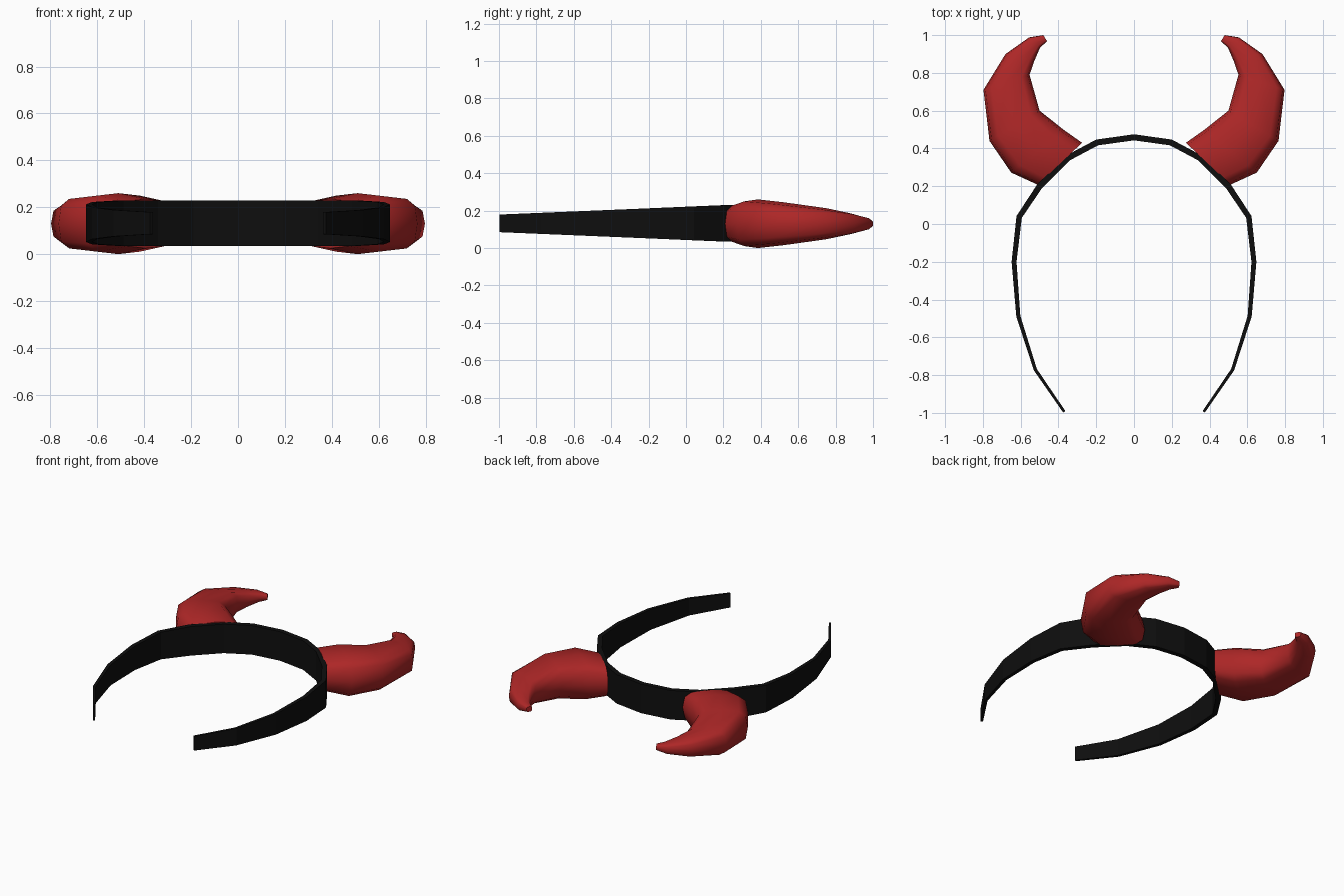
import bpy, bmesh, math
from mathutils import Vector

if "Cube" in bpy.data.objects:
    bpy.data.objects.remove(bpy.data.objects["Cube"])

MID_Z = 0.13


def material(name, color):
    m = bpy.data.materials.new(name)
    m.diffuse_color = (*color, 1)
    m.use_nodes = True
    m.node_tree.nodes["Principled BSDF"].inputs["Base Color"].default_value = m.diffuse_color
    return m


def loft(name, rings, mat):
    """Skin a list of closed rings, with both ends capped."""
    bm = bmesh.new()
    loops = [[bm.verts.new(p) for p in ring] for ring in rings]
    for a, b in zip(loops, loops[1:]):
        n = len(a)
        for i in range(n):
            j = (i + 1) % n
            bm.faces.new((a[i], a[j], b[j], b[i]))
    bm.faces.new(loops[0])
    bm.faces.new(loops[-1])
    bmesh.ops.recalc_face_normals(bm, faces=bm.faces)
    mesh = bpy.data.meshes.new(name)
    bm.to_mesh(mesh)
    bm.free()
    mesh.materials.append(mat)
    obj = bpy.data.objects.new(name, mesh)
    bpy.context.collection.objects.link(obj)
    return obj


black = material("matte black", (0.0045, 0.0045, 0.0045))
red = material("deep red", (0.42, 0.02, 0.02))

# Headband: outer edge of the right half, mirrored into one open arc
half = [(0, 0.475), (0.2, 0.447), (0.36, 0.362), (0.512, 0.21), (0.622, 0.042),
        (0.648, -0.2), (0.623, -0.49), (0.53, -0.775), (0.375, -0.998)]
path = [Vector((-x, y)) for x, y in reversed(half[1:])] + [Vector(p) for p in half]
rings = []
for i, p in enumerate(path):
    t = (path[min(i + 1, len(path) - 1)] - path[max(i - 1, 0)]).normalized()
    inward = Vector((t.y, -t.x))
    f = min(1, (p.y + 1) / 1.2)              # tapers toward the open ends
    h = 0.047 + 0.05 * f
    q = p + inward * (0.014 + 0.018 * f)
    z = MID_Z + 0.002
    rings.append([(p.x, p.y, z - h), (q.x, q.y, z - h),
                  (q.x, q.y, z + h), (p.x, p.y, z + h)])
loft("headband", rings, black)

# Horns: inner edge, outer edge and half height of each section
sections = [((0.275, 0.43), (0.51, 0.208), 0.105),
            ((0.37, 0.497), (0.65, 0.272), 0.13),
            ((0.50, 0.60), (0.765, 0.44), 0.115),
            ((0.553, 0.79), (0.797, 0.71), 0.083),
            ((0.527, 0.865), (0.68, 0.90), 0.055),
            ((0.497, 0.935), (0.555, 0.988), 0.032),
            ((0.46, 0.967), (0.48, 1.0), 0.017)]
SIDES = 12


def squircle(v):
    return math.copysign(abs(v) ** 0.6, v) if abs(v) > 1e-6 else 0.0


for side, label in ((1, "right"), (-1, "left")):
    rings = []
    for a, b, h in sections:
        a, b = Vector(a), Vector(b)
        c, r = (a + b) / 2, (b - a) / 2
        ring = []
        for k in range(SIDES):
            ang = math.tau * k / SIDES
            p = c + r * squircle(math.cos(ang))
            ring.append((side * p.x, p.y, MID_Z + h * squircle(math.sin(ang))))
        rings.append(ring)
    horn = loft(label + "_horn", rings, red)
    bpy.ops.object.select_all(action='DESELECT')
    bpy.context.view_layer.objects.active = horn
    horn.select_set(True)
    bpy.ops.object.shade_smooth_by_angle(angle=math.radians(60))
